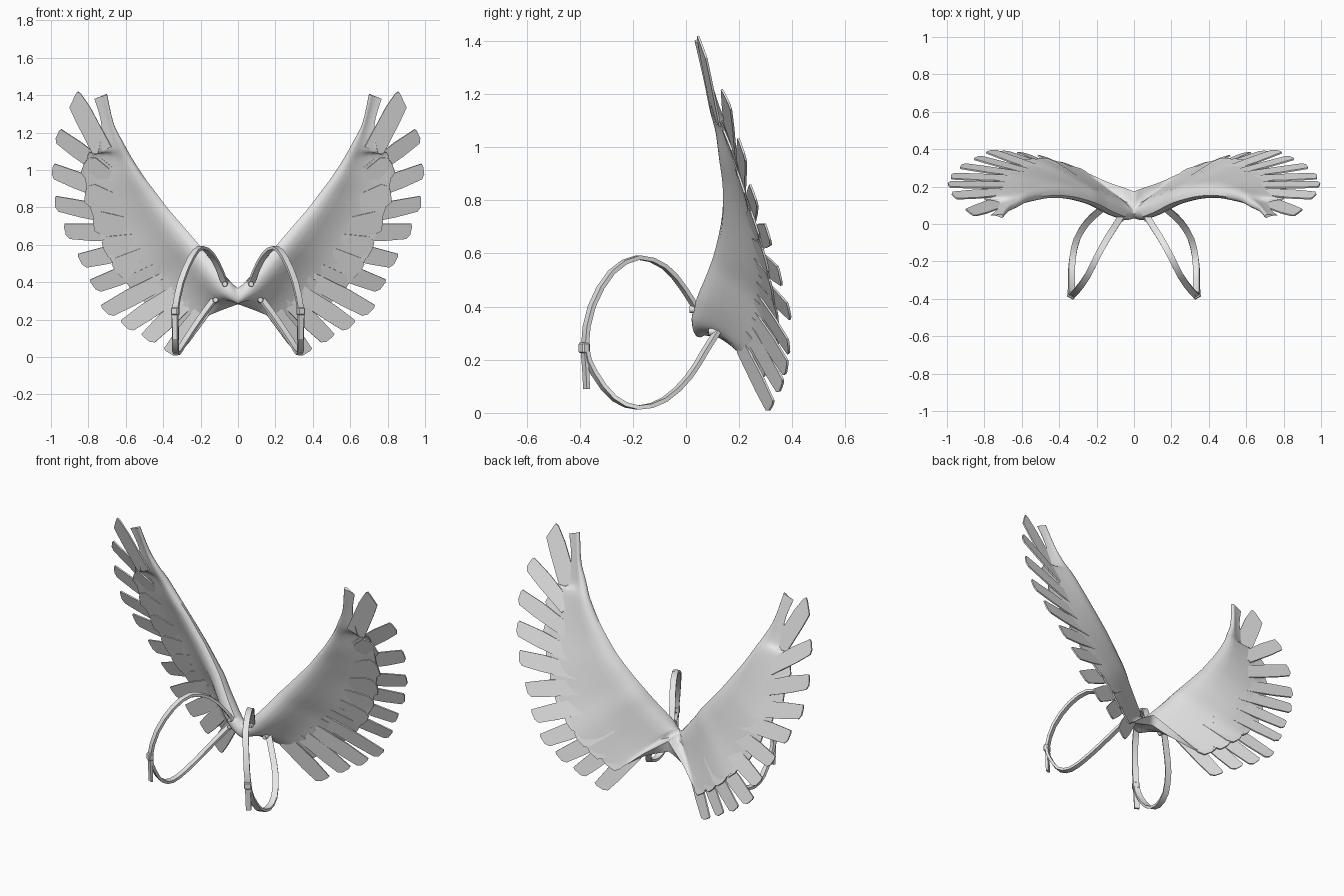
import bpy, bmesh, math
from mathutils import Vector, Matrix

cube = bpy.data.objects.get("Cube")
if cube:
    bpy.data.objects.remove(cube)

grey = bpy.data.materials.new("plain_grey")
grey.use_nodes = True
grey.diffuse_color = (0.8, 0.8, 0.8, 1)
grey.node_tree.nodes["Principled BSDF"].inputs["Base Color"].default_value = (0.8, 0.8, 0.8, 1)


def finish(name, bm, angle=40):
    """Turn a left-side bmesh into an object mirrored across x."""
    bmesh.ops.recalc_face_normals(bm, faces=bm.faces)
    mesh = bpy.data.meshes.new(name)
    bm.to_mesh(mesh)
    bm.free()
    mesh.materials.append(grey)
    for p in mesh.polygons:
        p.use_smooth = True
    mesh.set_sharp_from_angle(angle=math.radians(angle))
    obj = bpy.data.objects.new(name, mesh)
    bpy.context.scene.collection.objects.link(obj)
    mirror = obj.modifiers.new("mirror", 'MIRROR')
    mirror.use_clip = True


def spline(points, steps):
    """Catmull-Rom interpolation of tuples of any length."""
    out = []
    last = len(points) - 1
    for i in range(last):
        a, b, c, d = (points[min(max(i + k, 0), last)] for k in (-1, 0, 1, 2))
        for j in range(steps):
            t = j / steps
            out.append(tuple(
                q + t * (r - p) / 2 + t * t * (2 * p - 5 * q + 4 * r - s) / 2
                + t ** 3 * (3 * q - p - 3 * r + s) / 2
                for p, q, r, s in zip(a, b, c, d)))
    out.append(tuple(points[last]))
    return out


def loft(bm, rings, cap_end=True):
    loops = [[bm.verts.new(p) for p in ring] for ring in rings]
    n = len(loops[0])
    for a, b in zip(loops, loops[1:]):
        for k in range(n):
            m = (k + 1) % n
            bm.faces.new((a[k], a[m], b[m], b[k]))
    bm.faces.new(loops[0])
    if cap_end:
        bm.faces.new(loops[-1])


# Wing sections from arm tip to centre: leading point, trailing point, half thickness
STEPS = 4
sections = [
    (.70, .04, 1.405, .768, .045, 1.38, .010),
    (.665, .08, 1.25, .73, .08, 1.24, .014),
    (.615, .105, 1.15, .75, .11, 1.09, .020),
    (.565, .13, 1.06, .80, .135, 1.09, .025),
    (.50, .145, .96, .815, .18, .95, .03),
    (.44, .152, .88, .79, .23, .80, .03),
    (.38, .152, .80, .735, .28, .65, .033),
    (.32, .145, .73, .68, .31, .52, .035),
    (.26, .13, .66, .61, .33, .42, .037),
    (.20, .11, .59, .525, .345, .335, .04),
    (.15, .085, .525, .455, .34, .265, .042),
    (.10, .06, .465, .37, .315, .205, .045),
    (.05, .04, .405, .27, .28, .155, .045),
    (.022, .033, .365, .14, .21, .24, .045),
    (0, .03, .328, 0, .17, .315, .042),
]
rows = spline(sections, STEPS)


def surface(r, u):
    lead, trail = Vector(rows[r][:3]), Vector(rows[r][3:6])
    bulge = .05 * (trail - lead).length * math.sin(math.pi * u)
    return lead.lerp(trail, u) + Vector((0, bulge, 0))


def normal(r):
    chord = surface(r, 1) - surface(r, 0)
    along = surface(min(r + 2, len(rows) - 1), .35) - surface(max(r - 2, 0), .35)
    return chord.cross(along).normalized()


# Wing: blunt leading arm thinning to a blade, staying full where the two wings join
profile = [(.03, .6), (.09, .95), (.17, 1), (.27, .8), (.4, .48), (.6, .22), (.8, .12), (1, .08)]
rings = []
for r, row in enumerate(rows):
    n = normal(r) * row[6]
    joined = .8 * max(0, r / STEPS - 12) / 2
    section = [(u, max(h, joined) if u > .1 else h) for u, h in profile]
    ring = [surface(r, 0)]
    ring += [surface(r, u) + n * h for u, h in section]
    ring += [surface(r, u) - n * h for u, h in reversed(section)]
    for p in ring:
        p.x = 0 if r == len(rows) - 1 else max(p.x, 0)
    rings.append(ring)
bm = bmesh.new()
loft(bm, rings, cap_end=False)
finish("wing", bm, 50)


def feather(bm, r, root, tip, outline, width, thick):
    """Flat plate whose width follows the wing's trailing edge."""
    axis = tip - root
    edge = surface(r - STEPS, 1) - surface(r + STEPS, 1)
    side = (edge - axis * edge.dot(axis) / axis.length_squared).normalized()
    n = side.cross(axis).normalized() * thick / 2
    flat = [root + axis * t + side * w * width for t, w in outline]
    loft(bm, [[p + n for p in flat], [p - n for p in flat]])


# Long flight feathers from the upper tip to the root: tip point, rows the quill is shifted inward
flight = [
    (.967, .15, 1.19, 3), (.994, .21, 1.0, 3), (.98, .255, .825, 3),
    (.927, .31, .675, 2), (.845, .355, .515, 1), (.775, .39, .38, 1), (.712, .388, .245, 1),
    (.605, .38, .165, 1), (.49, .36, .095, 0), (.367, .322, .02, 0),
]
blunt = [(0, -.45), (.6, -.52), (.92, -.48), (.98, -.25), (1.01, .25), (1, .42), (.6, .52), (0, .45)]
pointed = [(0, -.55), (.6, -.52), (.85, -.47), (.99, .12), (1.02, .3), (.97, .4), (.7, .5), (0, .5)]
bm = bmesh.new()
first = 2 * STEPS
feather(bm, first, surface(first, .8), Vector((.882, .055, 1.4)), pointed, .105, .008)
for i, (x, y, z, shift) in enumerate(flight):
    r = (i + 3) * STEPS
    feather(bm, r, surface(r + shift, .6), Vector((x, y, z)), blunt, .092, .008)
finish("flight_feathers", bm, 30)

# Shorter covering feathers filling the gaps between the long ones
rounded = [(0, -.4), (.75, -.52), (.92, -.42), (1, 0), (1, .3), (.85, .5), (0, .4)]
bm = bmesh.new()
for i in range(len(flight) - 1):
    r = (i + 3) * STEPS + STEPS // 2
    root, edge = surface(r + flight[i][3], .55), surface(r, 1)
    tip = edge + (edge - root).normalized() * .012
    feather(bm, r, root, tip, rounded, .125, .008)
finish("covering_feathers", bm, 30)


def ribbon(bm, path, width, thick):
    points = [Vector(p) for p in path]
    rings = []
    for i, p in enumerate(points):
        d = (points[min(i + 1, len(points) - 1)] - points[max(i - 1, 0)]).normalized()
        w = Vector((.88, .47, 0))
        w = (w - d * w.dot(d)).normalized()
        t = d.cross(w) * thick / 2
        w = w * width / 2
        rings.append([p + w + t, p - w + t, p - w - t, p + w - t])
    loft(bm, rings)


# Shoulder strap loop and its loose tail
loop = [
    (.07, .04, .39), (.10, -.01, .47), (.145, -.08, .55), (.20, -.18, .585), (.25, -.28, .53),
    (.305, -.355, .40), (.335, -.38, .25), (.335, -.345, .15), (.335, -.27, .055),
    (.328, -.18, .02), (.305, -.08, .05), (.25, .01, .135), (.185, .07, .23), (.125, .12, .31),
]
bm = bmesh.new()
ribbon(bm, spline(loop, 2), .034, .016)
ribbon(bm, [(.335, -.385, .25), (.335, -.378, .17), (.335, -.374, .09)], .03, .014)
finish("shoulder_strap", bm, 35)

# Strap buckle
bm = bmesh.new()
turn = Matrix.Rotation(math.radians(28), 4, 'Z')
bmesh.ops.create_cube(bm, size=1, matrix=Matrix.Translation((.335, -.383, .245)) @ turn
                      @ Matrix.Diagonal((.042, .03, .04, 1)))
bmesh.ops.bevel(bm, geom=bm.edges[:], offset=.005, segments=1, affect='EDGES')
finish("strap_buckle", bm, 30)

# Round studs fixing the strap ends to the wing root
bm = bmesh.new()
for spot in ((.07, .028, .39), (.12, .1, .305)):
    bmesh.ops.create_cone(bm, cap_ends=True, segments=10, radius1=.017, radius2=.013, depth=.03,
                          matrix=Matrix.Translation(spot) @ Matrix.Rotation(math.pi / 2, 4, 'X'))
finish("strap_studs", bm, 40)
